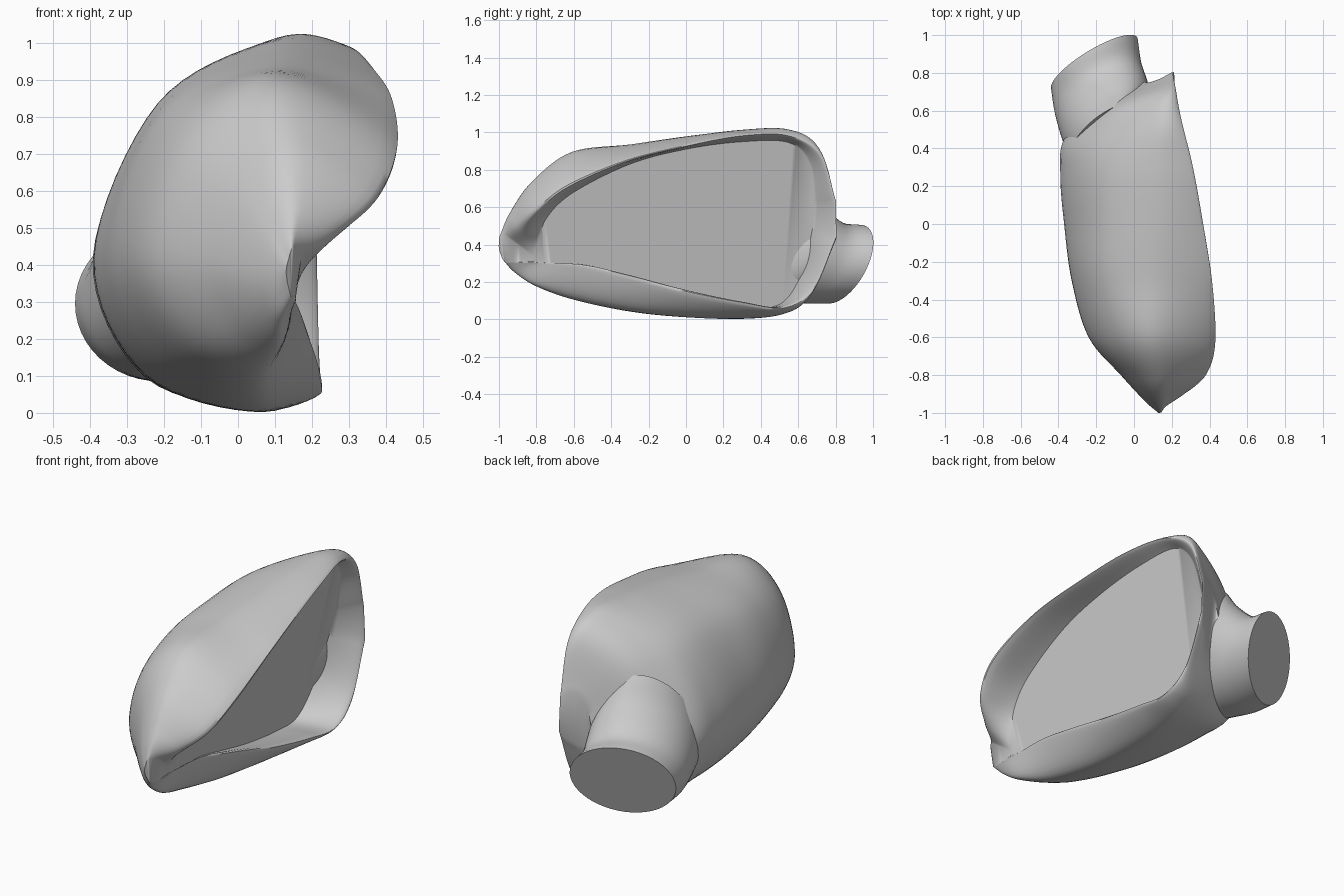
import bpy
import bmesh
import math
from mathutils import Vector

# Start without the default cube
default_cube = bpy.data.objects.get("Cube")
if default_cube:
    bpy.data.objects.remove(default_cube, do_unlink=True)

# Single plain grey for every part
grey = bpy.data.materials.new("plain_grey")
grey.use_nodes = True
grey.diffuse_color = (0.6, 0.6, 0.6, 1)
shader = grey.node_tree.nodes["Principled BSDF"]
shader.inputs["Base Color"].default_value = grey.diffuse_color
shader.inputs["Roughness"].default_value = 0.6


def smooth_path(points, steps):
    """Resample control points with a smooth curve that passes through them."""
    points = [Vector(p) for p in points]
    first = points[0] * 2 - points[1]
    last = points[-1] * 2 - points[-2]
    padded = [first] + points + [last]
    result = []
    for a, b, c, d in zip(padded, padded[1:], padded[2:], padded[3:]):
        for step in range(steps):
            t = step / steps
            result.append(b + (c - a) * (t / 2)
                          + (a * 2 - b * 5 + c * 4 - d) * (t * t / 2)
                          + (b * 3 - a - c * 3 + d) * (t ** 3 / 2))
    return result + [points[-1]]


def on_panel(y, z):
    """Place a point on the tilted plane of the recessed panel."""
    return (0.15 + 0.2 * (z - 0.3) - 0.07 * (y + 0.8), y, z)


def finish_object(name, bm, angle):
    """Turn a bmesh into a shaded object with the grey material."""
    bmesh.ops.recalc_face_normals(bm, faces=bm.faces)
    mesh = bpy.data.meshes.new(name)
    bm.to_mesh(mesh)
    bm.free()
    mesh.materials.append(grey)
    obj = bpy.data.objects.new(name, mesh)
    bpy.context.collection.objects.link(obj)
    bpy.ops.object.select_all(action='DESELECT')
    obj.select_set(True)
    bpy.context.view_layer.objects.active = obj
    bpy.ops.object.shade_smooth_by_angle(angle=math.radians(angle))
    return obj


# Long guide curves of the housing, each from the nose to the rear
panel_top = [on_panel(y, z) for y, z in (
    (-.81, .33), (-.79, .42), (-.74, .55), (-.6, .68), (-.3, .83),
    (0, .91), (.3, .95), (.55, .945), (.66, .83), (.69, .6))]
upper_rim = [
    (.17, -.93, .42), (.27, -.89, .49), (.38, -.8, .59),
    (.43, -.63, .72), (.415, -.32, .85), (.365, 0, .93), (.31, .3, .985),
    (.25, .55, .985), (.22, .72, .88), (.205, .8, .62)]
crest = [
    (.15, -.99, .45), (.16, -.94, .57), (.15, -.82, .74),
    (.11, -.61, .895), (.1, -.3, .935), (.1, 0, .975), (.09, .3, 1.005),
    (.12, .54, 1.005), (.14, .69, .92), (.14, .77, .65)]
shoulder = [
    (.135, -1, .41), (.08, -.94, .5), (0, -.82, .63),
    (-.13, -.62, .74), (-.2, -.3, .8), (-.21, 0, .83), (-.215, .28, .835),
    (-.18, .47, .81), (-.09, .63, .76), (.08, .75, .58)]
flank = [
    (.13, -1, .38), (.06, -.94, .38), (-.07, -.8, .4),
    (-.24, -.6, .42), (-.33, -.3, .42), (-.37, 0, .42), (-.39, .25, .42),
    (-.37, .45, .42), (-.2, .62, .42), (.05, .75, .45)]
bilge = [
    (.135, -.99, .345), (.08, -.93, .29), (0, -.8, .23),
    (-.13, -.6, .18), (-.2, -.3, .135), (-.24, 0, .11), (-.25, .28, .1),
    (-.23, .46, .1), (-.1, .6, .18), (.08, .72, .35)]
keel = [
    (.145, -.97, .31), (.12, -.91, .25), (.11, -.8, .18),
    (.07, -.6, .11), (.06, -.3, .045), (.06, 0, .012), (.07, .3, .003),
    (.1, .52, .03), (.14, .65, .12), (.16, .77, .38)]
lower_lip = [
    (.155, -.92, .305), (.155, -.86, .3), (.15, -.76, .295),
    (.16, -.55, .28), (.185, -.28, .22), (.21, 0, .15), (.225, .3, .09),
    (.225, .52, .065), (.215, .68, .17), (.21, .8, .45)]
panel_bottom = [on_panel(y, z) for y, z in (
    (-.81, .31), (-.79, .31), (-.7, .29), (-.5, .27), (-.28, .21),
    (0, .135), (.3, .08), (.5, .08), (.62, .25), (.68, .5))]

# Housing: cross sections lofted through the guide curves
guides = [smooth_path(guide, 8) for guide in (
    panel_top, upper_rim, crest, shoulder, flank,
    bilge, keel, lower_lip, panel_bottom)]
bm = bmesh.new()
sections = [[bm.verts.new(p) for p in smooth_path(row, 8)]
            for row in zip(*guides)]
count = len(sections[0])
for near, far in zip(sections, sections[1:]):
    # The last strip of each section closes the opening with the flat panel
    for i in range(count):
        j = (i + 1) % count
        bm.faces.new((near[i], near[j], far[j], far[i]))
# Close the nose and the rear by joining upper and lower halves
for end in (sections[0], sections[-1]):
    for i in range(count // 2):
        corners = [end[i], end[i + 1], end[-i - 2], end[-i - 1]]
        bm.faces.new(list(dict.fromkeys(corners)))
finish_object("housing", bm, 50)

# Mounting stub: rings flaring into the housing, with a slanted flat cap
ring_path = smooth_path([(-.14, .47, .43), (-.15, .58, .37),
                         (-.19, .72, .305), (-.21, .85, .295)], 8)
ring_size = smooth_path([(.2, .33, 0), (.23, .27, 0),
                         (.23, .22, 0), (.23, .21, 0)], 8)
bm = bmesh.new()
sides = 48
rings = []
for centre, size in zip(ring_path, ring_size):
    ring = []
    for k in range(sides):
        angle = math.tau * k / sides
        dx, dz = size.x * math.cos(angle), size.y * math.sin(angle)
        slant = 0.55 * dx + 0.4 * dz
        ring.append(bm.verts.new(centre + Vector((dx, slant, dz))))
    rings.append(ring)
for near, far in zip(rings, rings[1:]):
    for k in range(sides):
        j = (k + 1) % sides
        bm.faces.new((near[k], near[j], far[j], far[k]))
bm.faces.new(rings[0])
bm.faces.new(rings[-1])
finish_object("mounting_stub", bm, 35)
